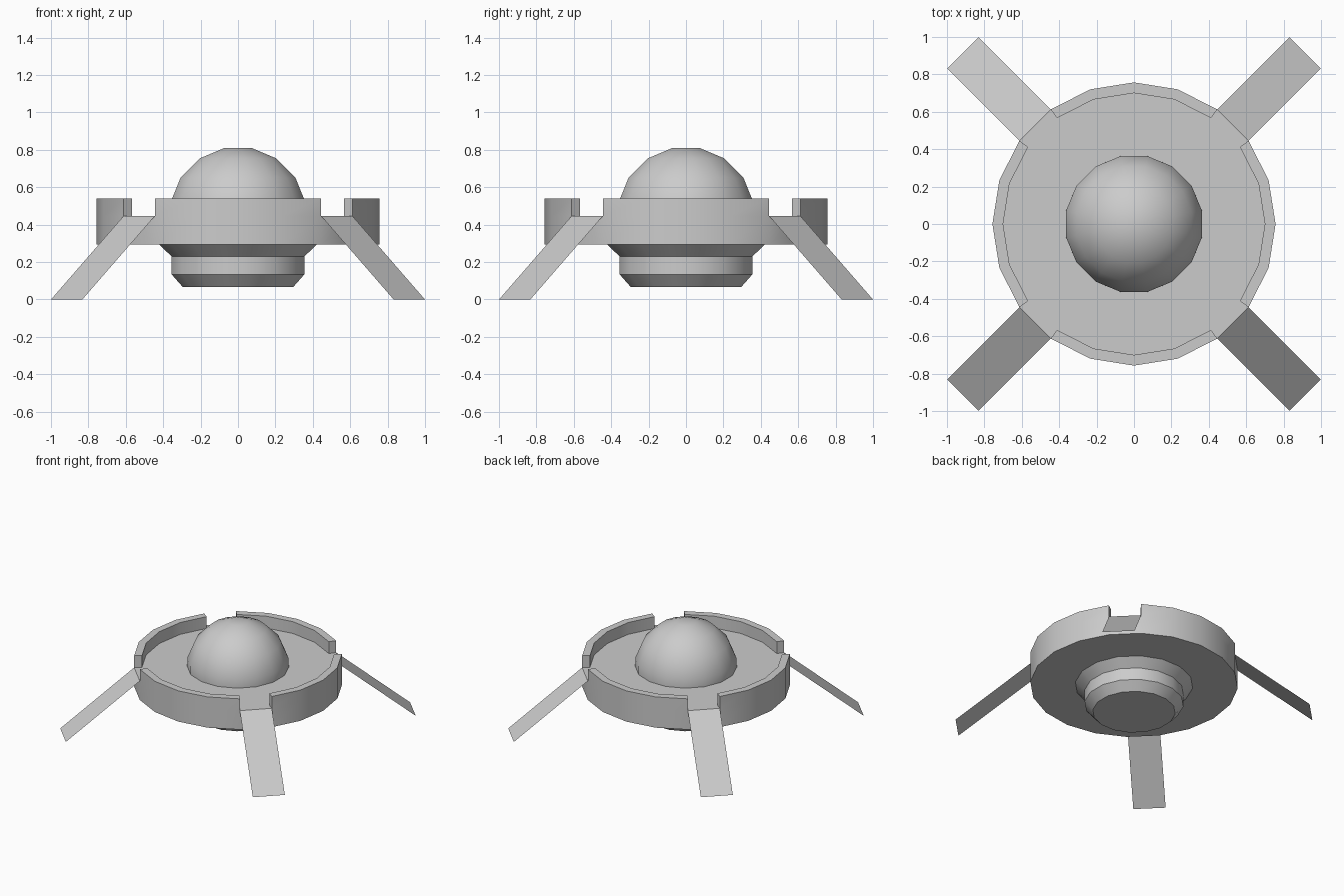
import bpy, bmesh
from math import pi, sin, cos, radians

if "Cube" in bpy.data.objects:
    bpy.data.objects.remove(bpy.data.objects["Cube"])


def finish(bm, name, angle=30, recalc=True):
    bmesh.ops.remove_doubles(bm, verts=bm.verts, dist=1e-4)
    if recalc:
        bmesh.ops.recalc_face_normals(bm, faces=bm.faces)
    me = bpy.data.meshes.new(name)
    bm.to_mesh(me)
    bm.free()
    ob = bpy.data.objects.new(name, me)
    bpy.context.collection.objects.link(ob)
    bpy.ops.object.select_all(action='DESELECT')
    ob.select_set(True)
    bpy.context.view_layer.objects.active = ob
    bpy.ops.object.shade_smooth_by_angle(angle=radians(angle))
    return ob


def face(bm, *pts):
    return bm.faces.new([bm.verts.new(p) for p in pts])


def lathe(name, profile, sides, offset, cap_first=False, cap_last=False):
    bm = bmesh.new()
    rings = [[bm.verts.new((r * cos(offset + 2 * pi * i / sides),
                            r * sin(offset + 2 * pi * i / sides), z))
              for i in range(sides)] for r, z in profile]
    for a, b in zip(rings, rings[1:]):
        for i in range(sides):
            j = (i + 1) % sides
            bm.faces.new((a[i], a[j], b[j], b[i]))
    if cap_first:
        bm.faces.new(rings[0])
    if cap_last:
        bm.faces.new(rings[-1])
    return finish(bm, name)


SIDES = 20
R_OUT, R_IN = 0.757, 0.70
Z_LOW, Z_FLOOR, Z_TOP = 0.293, 0.445, 0.54


def polar(r, i, z):
    a = 2 * pi * i / SIDES
    return (r * cos(a), r * sin(a), z)


def is_slot(i):
    return i % 5 == 2


# Dish: floor, underside and raised rim with four gaps for the legs
bm = bmesh.new()
face(bm, *[polar(R_OUT, i, Z_LOW) for i in range(SIDES)])
face(bm, *[polar(R_IN, i, Z_FLOOR) for i in range(SIDES)])
for i in range(SIDES):
    def band(r0, z0, r1, z1):
        face(bm, polar(r0, i, z0), polar(r0, i + 1, z0),
             polar(r1, i + 1, z1), polar(r1, i, z1))
    band(R_OUT, Z_LOW, R_OUT, Z_FLOOR)
    if is_slot(i):
        band(R_OUT, Z_FLOOR, R_IN, Z_FLOOR)
        for k in (i, i + 1):
            face(bm, polar(R_OUT, k, Z_FLOOR), polar(R_IN, k, Z_FLOOR),
                 polar(R_IN, k, Z_TOP), polar(R_OUT, k, Z_TOP))
    else:
        band(R_OUT, Z_FLOOR, R_OUT, Z_TOP)
        band(R_OUT, Z_TOP, R_IN, Z_TOP)
        band(R_IN, Z_TOP, R_IN, Z_FLOOR)
finish(bm, "dish")

# Legs: thin sloping plates from each gap down to the ground
for n, corner in enumerate(("back_right", "back_left", "front_left", "front_right")):
    i = 5 * n + 2
    a, b = polar(R_OUT, i, Z_FLOOR), polar(R_OUT, i + 1, Z_FLOOR)
    ang = pi / 4 + n * pi / 2
    run = 0.547
    down = lambda p: (p[0] + run * cos(ang), p[1] + run * sin(ang), 0)
    bm = bmesh.new()
    face(bm, a, down(a), down(b), b)
    finish(bm, corner + "_leg", recalc=False)

# Dome: faceted sphere with a flat top, cut off at the floor
RD, ZC = 0.377, 0.44
profile = [(RD * sin(radians(t)), ZC + RD * cos(radians(t)))
           for t in (78.75, 56.25, 33.75, 11.25)]
lathe("dome", [(0.37, ZC)] + profile, 16, pi / 16, cap_last=True)

# Stepped hub under the dish
lathe("lower_hub", [(0.302, 0.067), (0.362, 0.134), (0.362, 0.23), (0.43, Z_LOW)],
      16, pi / 16, cap_first=True)
